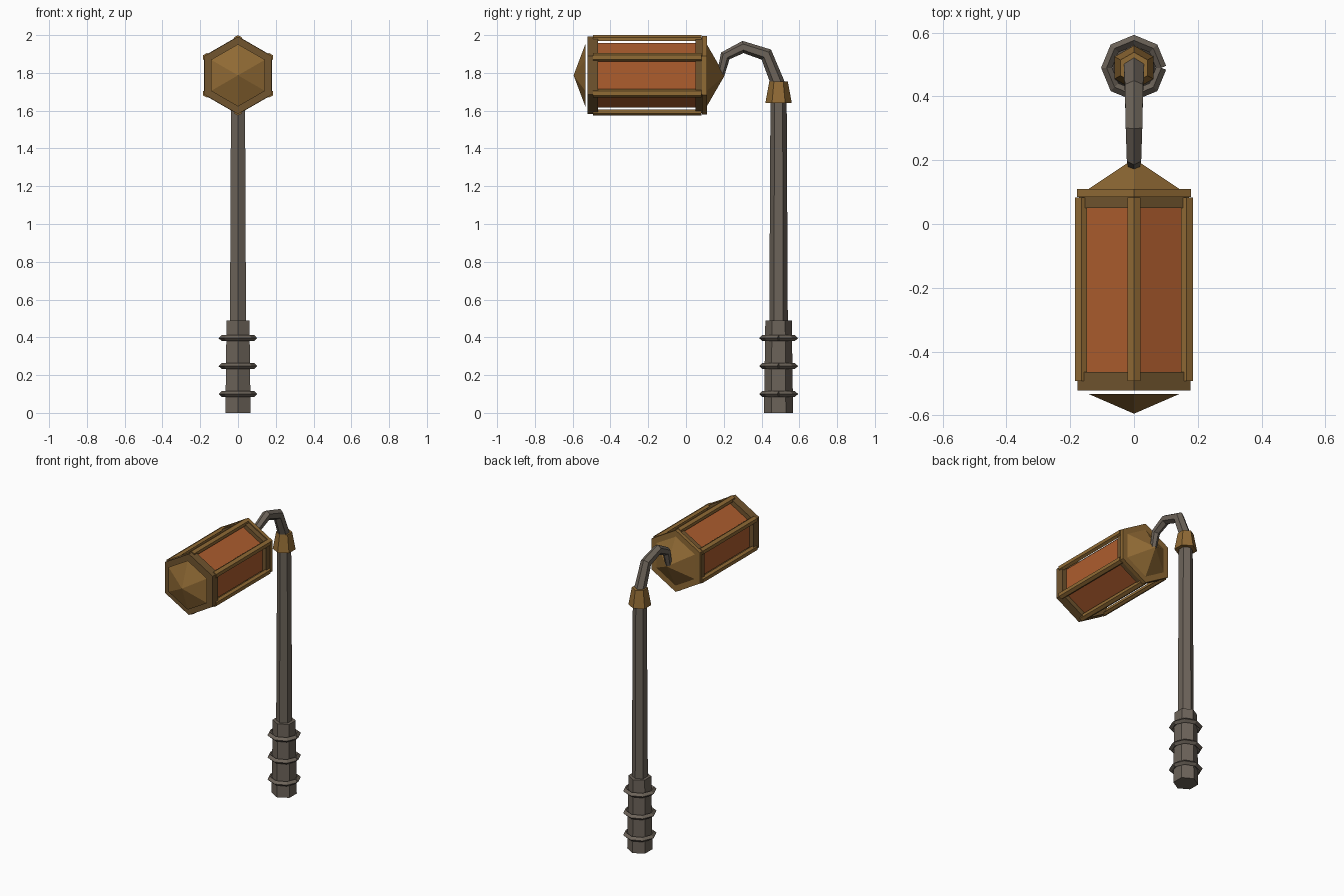
import bpy, bmesh
from math import sin, cos, pi, radians
from mathutils import Vector, Matrix

cube = bpy.data.objects.get("Cube")
if cube:
    bpy.data.objects.remove(cube, do_unlink=True)


def material(name, rgb):
    m = bpy.data.materials.new(name)
    m.use_nodes = True
    m.diffuse_color = (*rgb, 1)
    m.node_tree.nodes["Principled BSDF"].inputs["Base Color"].default_value = (*rgb, 1)
    return m


IRON = material("iron grey", (0.15, 0.125, 0.10))
BRONZE = material("bronze", (0.28, 0.145, 0.035))
DARK = material("dark bronze", (0.165, 0.09, 0.028))
GLASS = material("amber glass", (0.42, 0.11, 0.027))

POLE_Y = 0.49
AXIS_Z = 1.787


def loft(name, sections, mat, closed_ends=True, flip=False):
    """Skin matching loops of points; a one-point loop makes a tip."""
    bm = bmesh.new()
    loops = [[bm.verts.new(p) for p in s] for s in sections]
    for a, b in zip(loops, loops[1:]):
        n = max(len(a), len(b))
        for i in range(n):
            j = (i + 1) % n
            if len(b) == 1:
                bm.faces.new((a[i], a[j], b[0]))
            else:
                bm.faces.new((a[i], a[j], b[j], b[i]))
    if closed_ends:
        for s in (loops[0], loops[-1]):
            if len(s) > 2:
                bm.faces.new(s)
    bmesh.ops.recalc_face_normals(bm, faces=bm.faces)
    if flip:
        bmesh.ops.reverse_faces(bm, faces=bm.faces)
    mesh = bpy.data.meshes.new(name)
    bm.to_mesh(mesh)
    bm.free()
    mesh.materials.append(mat)
    ob = bpy.data.objects.new(name, mesh)
    bpy.context.collection.objects.link(ob)
    return ob


def pole_hex(r, z):
    return [(r * sin(i * pi / 3), POLE_Y + r * cos(i * pi / 3), z) for i in range(6)]


def lamp_hex(r, y):
    if r == 0:
        return [(0, y, AXIS_Z)]
    return [(r * sin(i * pi / 3), y, AXIS_Z + r * cos(i * pi / 3)) for i in range(6)]


def sweep(name, path, radii, sides, up, mat):
    """Sweep a polygon along a flat path whose plane has normal `up`."""
    pts = [Vector(p) for p in path]
    sections = []
    for i, p in enumerate(pts):
        d_in = (p - pts[i - 1]).normalized() if i else None
        d_out = (pts[i + 1] - p).normalized() if i + 1 < len(pts) else None
        d = ((d_in or d_out) + (d_out or d_in)).normalized()
        stretch = 1 / d.dot(d_in or d_out)
        side = d.cross(up)
        sections.append([p + radii[i] * (side * cos(2 * pi * k / sides) * stretch
                                         + up * sin(2 * pi * k / sides))
                         for k in range(sides)])
    return loft(name, sections, mat)


# Pole, base sleeve and collar
loft("base_sleeve", [pole_hex(0.077, 0), pole_hex(0.070, 0.49)], IRON)
loft("pole", [pole_hex(0.049, 0.48), pole_hex(0.043, 1.66)], IRON)
loft("collar", [pole_hex(0.070, 1.64), pole_hex(0.049, 1.755)], BRONZE)

# Open wrapped rings round the sleeve
for n in range(3):
    z = 0.10 + 0.148 * n
    arc = [(0.086 * cos(k * pi / 4), POLE_Y + 0.086 * sin(k * pi / 4), z) for k in range(9)]
    sweep(f"wrap_ring_{n + 1}", arc, [0.016] * 9, 4, Vector((0, 0, 1)), IRON)

# Curved arm
arm = [(0, 0.492, 1.73), (0, 0.425, 1.897), (0, 0.302, 1.937), (0, 0.208, 1.89), (0, 0.182, 1.785)]
sweep("hook_arm", arm, [0.037, 0.033, 0.030, 0.026, 0.020], 6, Vector((1, 0, 0)), IRON)

# Lantern ends
loft("front_band", [lamp_hex(0.205, -0.522), lamp_hex(0.205, -0.465)], DARK)
loft("back_band", [lamp_hex(0.200, 0.05), lamp_hex(0.200, 0.09)], DARK)
loft("back_rim", [lamp_hex(0.207, 0.085), lamp_hex(0.207, 0.11)], BRONZE)
loft("back_cap", [lamp_hex(0.168, 0.108), lamp_hex(0, 0.205)], BRONZE)
loft("front_cap", [lamp_hex(0.165, -0.533), lamp_hex(0, -0.595)], BRONZE, False, True)

# Glass body
loft("glass", [lamp_hex(0.170, -0.47), lamp_hex(0.170, 0.055)], GLASS)

# Corner posts, angled to wrap each edge
outer, inner, wing = 0.213, 0.193, 0.023
for i in range(6):
    turn = Matrix.Rotation(i * pi / 3, 3, "Y")
    dx, dz = wing * cos(radians(30)), wing * sin(radians(30))
    profile = [(0, outer), (dx, outer - dz), (dx, inner - dz), (0, inner), (-dx, inner - dz), (-dx, outer - dz)]
    ends = [[turn @ Vector((x, y, z)) + Vector((0, 0, AXIS_Z)) for x, z in profile]
            for y in (-0.493, 0.083)]
    loft(f"corner_post_{i + 1}", ends, BRONZE)
